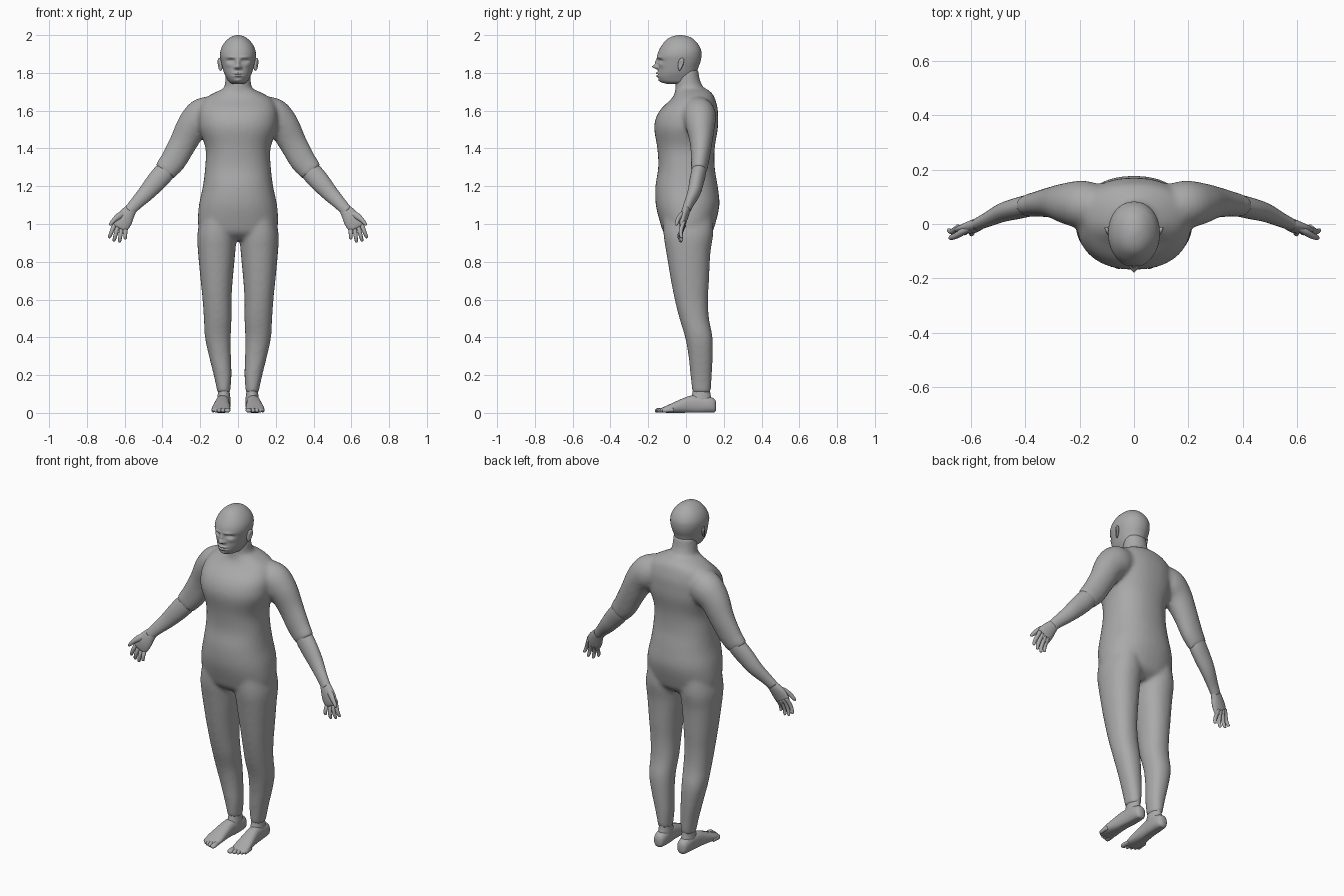
import bpy, bmesh, math
from mathutils import Vector

skin = bpy.data.materials.new("plain_grey")
skin.diffuse_color = (0.40, 0.40, 0.40, 1)
X, Y, Z = Vector((1, 0, 0)), Vector((0, 1, 0)), Vector((0, 0, 1))


def catmull(p, steps):
    """Interpolate a list of number tuples with a smooth spline."""
    out = []
    for i in range(len(p) - 1):
        a, b, c, d = p[max(i - 1, 0)], p[i], p[i + 1], p[min(i + 2, len(p) - 1)]
        for s in range(steps):
            t = s / steps
            out.append(tuple(0.5 * (2 * q + (r - o) * t + (2 * o - 5 * q + 4 * r - w) * t * t
                                    + (3 * q - o - 3 * r + w) * t ** 3)
                             for o, q, r, w in zip(a, b, c, d)))
    return out + [tuple(p[-1])]


def loft(bm, stations, v, tangent=None, seg=24, power=2.0, steps=4, sx=1):
    """Skin closed rings; a station is x, y, z, half width, half depth along v."""
    st = catmull(stations, steps)
    cs = [Vector(s[:3]) for s in st]
    rings = []
    for i, s in enumerate(st):
        t = tangent or (cs[min(i + 1, len(cs) - 1)] - cs[max(i - 1, 0)])
        u = t.cross(v).normalized()
        ring = []
        for k in range(seg):
            a = 2 * math.pi * k / seg
            ca, sa = math.cos(a), math.sin(a)
            p = cs[i] + u * math.copysign(abs(ca) ** (2 / power), ca) * max(s[3], .002) \
                + v * math.copysign(abs(sa) ** (2 / power), sa) * max(s[4], .002)
            ring.append(bm.verts.new((p.x * sx, p.y, p.z)))
        rings.append(ring)
    for r, q in zip(rings, rings[1:]):
        for k in range(seg):
            bm.faces.new((r[k], r[(k + 1) % seg], q[(k + 1) % seg], q[k]))
    bm.faces.new(rings[0])
    bm.faces.new(rings[-1])


def finish(name, bm, mirror=False):
    bmesh.ops.recalc_face_normals(bm, faces=bm.faces)
    me = bpy.data.meshes.new(name)
    bm.to_mesh(me)
    bm.free()
    for f in me.polygons:
        f.use_smooth = True
    me.materials.append(skin)
    ob = bpy.data.objects.new(name, me)
    bpy.context.collection.objects.link(ob)
    if mirror:
        m = ob.modifiers.new("mirror", 'MIRROR')
        m.use_mirror_merge = False
    return ob


def upright(rows):
    """Rows of z, inner x, outer x, front y, back y turned into stations."""
    return [((i + o) / 2, (f + b) / 2, z, (o - i) / 2, (b - f) / 2) for z, i, o, f, b in rows]


def sym(rows):
    return upright([(z, -r, r, f, b) for z, r, f, b in rows])


# Body: torso, neck, legs and upper arms fused into one smooth skin
bm = bmesh.new()
torso = sym([(.915, .13, -.07, .09), (.95, .19, -.115, .135), (1.0, .212, -.135, .155),
             (1.1, .207, -.16, .177), (1.2, .186, -.162, .168), (1.3, .174, -.147, .152),
             (1.4, .172, -.152, .152), (1.5, .205, -.168, .168), (1.56, .21, -.16, .17),
             (1.61, .205, -.132, .168), (1.66, .18, -.08, .155), (1.69, .135, -.06, .14),
             (1.715, .08, -.055, .11)])
loft(bm, torso, Y, Z, seg=36, power=2.25)
neck = sym([(1.62, .10, -.06, .14), (1.68, .09, -.06, .125), (1.72, .074, -.057, .095),
            (1.76, .068, -.055, .075), (1.82, .065, -.05, .065)])
loft(bm, neck, Y, Z)
leg = upright([(1.06, .02, .19, -.12, .14), (.95, .008, .215, -.12, .145),
               (.85, .014, .212, -.105, .13), (.7, .028, .198, -.08, .122),
               (.6, .034, .188, -.06, .117), (.5, .034, .181, -.035, .122),
               (.4, .038, .175, -.005, .141), (.3, .037, .154, .013, .142),
               (.2, .034, .129, .023, .137), (.12, .04, .112, .032, .132),
               (.105, .04, .112, .032, .132)])
upper_arm = [(.12, .06, 1.585, .09, .085), (.185, .07, 1.57, .098, .09),
             (.24, .075, 1.52, .085, .078), (.29, .08, 1.43, .074, .06),
             (.34, .075, 1.34, .07, .049), (.375, .07, 1.295, .064, .044),
             (.39, .066, 1.275, .06, .042)]
for side in (1, -1):
    loft(bm, leg, Y, Z, power=2.2, sx=side)
    loft(bm, upper_arm, Y, sx=side)
body = finish("body", bm)
r = body.modifiers.new("fuse", 'REMESH')
r.mode, r.voxel_size, r.use_smooth_shade = 'VOXEL', 0.011, True
s = body.modifiers.new("soften", 'SMOOTH')
s.factor, s.iterations = 0.5, 8

# Forearms, from inside the sleeve to the wrist
bm = bmesh.new()
loft(bm, [(.35, .074, 1.33, .045, .035), (.385, .068, 1.28, .054, .04),
          (.43, .057, 1.228, .053, .039), (.485, .042, 1.165, .044, .035),
          (.54, .016, 1.108, .034, .027), (.575, .0, 1.07, .030, .023)], Y)
finish("forearm", bm, True)

# Hands: palm, four fingers and a thumb
bm = bmesh.new()
loft(bm, [(.555, .008, 1.09, .026, .02), (.58, -.004, 1.06, .037, .023),
          (.603, -.014, 1.025, .046, .021), (.622, -.02, .99, .044, .015),
          (.628, -.021, .978, .036, .009)], Y)
for bx, bz, tx, ty, tz in [(.655, .995, .683, -.022, .925), (.637, .985, .658, -.022, .907),
                           (.617, .975, .628, -.028, .902), (.597, .975, .597, -.034, .918)]:
    by = -.018
    pts = [(bx + (tx - bx) * t, by + (ty - by) * t - .008 * math.sin(math.pi * t),
            bz + (tz - bz) * t, w, w) for t, w in
           [(-.25, .010), (.2, .0115), (.6, .010), (.92, .008), (1, .002)]]
    loft(bm, pts, Y, seg=12, steps=3)
loft(bm, [(.592, -.008, 1.06, .016, .014), (.625, -.025, 1.045, .018, .015),
          (.652, -.042, 1.025, .013, .012), (.674, -.05, 1.0, .009, .009),
          (.679, -.052, .992, .002, .002)], Y, seg=12, steps=3)
finish("hand", bm, True)

# Feet: ankle, foot and toes, flattened at the sole
bm = bmesh.new()
loft(bm, upright([(.16, .045, .105, .04, .125), (.11, .044, .106, .035, .128),
                  (.07, .040, .110, .025, .135), (.03, .045, .105, .03, .135)]), Y, Z)
loft(bm, [(.076, .16, .035, .012, .018), (.076, .15, .038, .028, .036),
          (.076, .12, .043, .036, .043), (.078, .07, .045, .037, .048),
          (.082, .02, .044, .038, .046), (.087, -.04, .033, .044, .034),
          (.09, -.09, .022, .049, .022), (.091, -.125, .015, .044, .013),
          (.091, -.135, .014, .036, .009)], Z, Y, power=2.4)
for tx, ty, w in [(.056, -.165, .0155), (.080, -.158, .011), (.100, -.15, .0105),
                  (.118, -.139, .010), (.132, -.125, .009)]:
    loft(bm, [(tx, ty + .06, .016, w * .8, .011), (tx, ty + .03, .015, w, .012),
              (tx, ty + .01, .013, w, .011), (tx, ty + .002, .011, w * .7, .007),
              (tx, ty, .011, .002, .002)], Z, Y, seg=12, steps=3)
for v in bm.verts:
    v.co.z = max(v.co.z, .002 if v.co.y > .0 else .0)
finish("foot", bm, True)

# Head: smooth skull with the face pushed in and out by soft bumps
bm = bmesh.new()
skull = sym([(1.742, .03, -.10, .02), (1.752, .048, -.132, .04), (1.775, .062, -.147, .052),
             (1.80, .074, -.148, .058), (1.83, .083, -.147, .066), (1.86, .090, -.150, .077),
             (1.89, .095, -.152, .082), (1.92, .092, -.143, .08), (1.95, .079, -.125, .066),
             (1.975, .058, -.104, .043), (1.99, .037, -.08, .02), (1.998, .016, -.052, -.01),
             (2.0, .004, -.035, -.027)])
loft(bm, skull, Y, Z, seg=96, power=2.1, steps=7)
# bump: x, z, width, height, push towards the back
bumps = [(0, 1.832, .013, .011, -.030), (0, 1.855, .010, .018, -.014),
         (.015, 1.828, .007, .007, -.010), (.038, 1.864, .018, .009, .015),
         (.036, 1.862, .010, .005, -.006), (.035, 1.883, .024, .007, -.006),
         (0, 1.798, .022, .005, -.014), (0, 1.784, .019, .005, -.012),
         (0, 1.791, .024, .003, .006), (0, 1.759, .018, .009, -.006),
         (.05, 1.84, .016, .012, -.004)]
for v in bm.verts:
    if v.co.y < -.03:
        x, z = abs(v.co.x), v.co.z
        v.co.y += sum(d * math.exp(-((x - bx) / w) ** 2 - ((z - bz) / h) ** 2)
                      for bx, bz, w, h, d in bumps)
finish("head", bm)

# Ears: tilted shells with a hollow on the outer side
bm = bmesh.new()
bmesh.ops.create_uvsphere(bm, u_segments=20, v_segments=14, radius=1)
for v in bm.verts:
    x, y, z = v.co
    hollow = .008 * math.exp(-(y * y + z * z) / .3) if x > 0 else 0
    w = .75 + .25 * z
    v.co = (.096 + .012 * x + .006 * y - hollow + .004 * z,
            -.028 + .019 * y * w + .007 * z, 1.845 + .034 * z)
finish("ear", bm, True)
